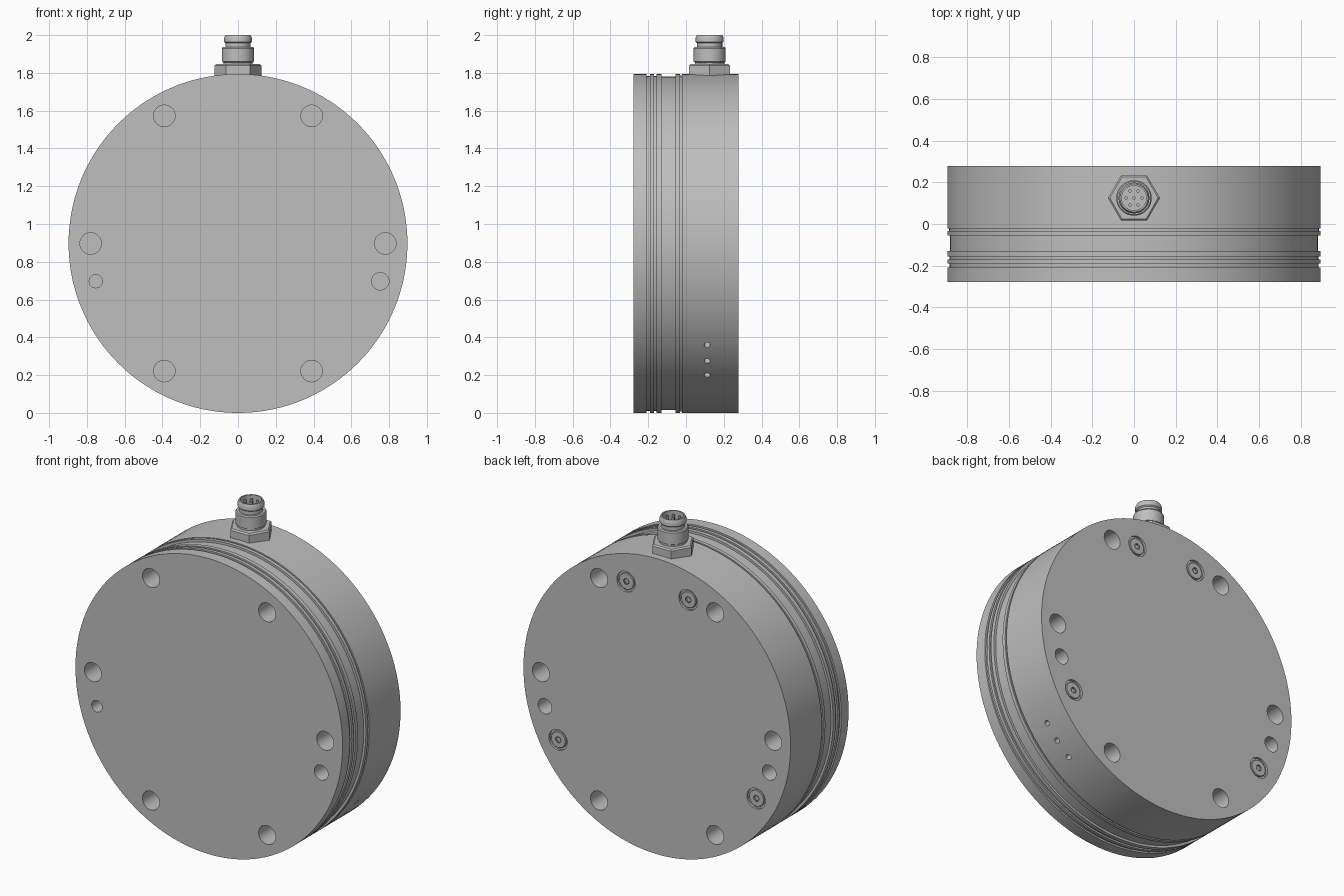
import bpy, bmesh, math
from mathutils import Matrix, Vector

if "Cube" in bpy.data.objects:
    bpy.data.objects.remove(bpy.data.objects["Cube"], do_unlink=True)

R = 0.897          # drum radius, also the height of its axis
HALF = 0.278       # half of the drum depth

grey = bpy.data.materials.new("satin_grey_metal")
grey.use_nodes = True
grey.diffuse_color = (0.52, 0.52, 0.52, 1)
grey.node_tree.nodes["Principled BSDF"].inputs["Base Color"].default_value = (0.52, 0.52, 0.52, 1)


def at(x, y, z, direction):
    """Matrix that moves local z onto a direction at a point."""
    turn = Vector(direction).to_track_quat('Z', 'Y').to_matrix().to_4x4()
    return Matrix.Translation((x, y, z)) @ turn


def on_face(x, z):
    """Frame on the drum, measured from its axis, with local z along +y."""
    return Matrix.Translation((x, 0, R + z)) @ Matrix.Rotation(-math.pi / 2, 4, 'X')


def lathe(target, profile, matrix, segs=32):
    """Spin a closed (radius, height) profile and add it to a bmesh."""
    bm = bmesh.new()
    vs = [bm.verts.new((r, 0, h)) for r, h in profile]
    es = [bm.edges.new(pair) for pair in zip(vs, vs[1:])]
    bmesh.ops.spin(bm, geom=vs + es, cent=(0, 0, 0), axis=(0, 0, 1),
                   angle=2 * math.pi, steps=segs, use_merge=True)
    bmesh.ops.remove_doubles(bm, verts=bm.verts, dist=1e-5)
    poles = [v for v in bm.verts if math.hypot(v.co.x, v.co.y) < 1e-5]
    bmesh.ops.dissolve_verts(bm, verts=poles)
    bmesh.ops.recalc_face_normals(bm, faces=bm.faces)
    bm.transform(matrix)
    mesh = bpy.data.meshes.new("part")
    bm.to_mesh(mesh)
    bm.free()
    target.from_mesh(mesh)
    bpy.data.meshes.remove(mesh)


def rod(target, radius, h0, h1, matrix, segs=32):
    lathe(target, [(0, h0), (radius, h0), (radius, h1), (0, h1)], matrix, segs)


def prism(target, outline, y0, y1, inset=0):
    """Extrude an (x, z) outline along y, optionally shrunk first."""
    bm = bmesh.new()
    face = bm.faces.new([bm.verts.new((x, y0, R + z)) for x, z in outline])
    bm.normal_update()
    if inset:
        rim = bmesh.ops.inset_region(bm, faces=[face], thickness=inset, use_even_offset=True)
        bmesh.ops.delete(bm, geom=rim["faces"], context='FACES')
    out = bmesh.ops.extrude_face_region(bm, geom=bm.faces[:])
    bmesh.ops.translate(bm, vec=(0, y1 - y0, 0),
                        verts=[g for g in out["geom"] if isinstance(g, bmesh.types.BMVert)])
    bmesh.ops.recalc_face_normals(bm, faces=bm.faces)
    mesh = bpy.data.meshes.new("part")
    bm.to_mesh(mesh)
    bm.free()
    target.from_mesh(mesh)
    bpy.data.meshes.remove(mesh)


def finish(name, bm, cutter=None):
    """Turn a bmesh into a named object, cut it and shade it."""
    mesh = bpy.data.meshes.new(name)
    bm.to_mesh(mesh)
    bm.free()
    mesh.materials.append(grey)
    ob = bpy.data.objects.new(name, mesh)
    bpy.context.collection.objects.link(ob)
    bpy.ops.object.select_all(action='DESELECT')
    ob.select_set(True)
    bpy.context.view_layer.objects.active = ob
    if cutter:
        mod = ob.modifiers.new("cut", 'BOOLEAN')
        mod.operation, mod.solver, mod.object = 'DIFFERENCE', 'EXACT', cutter
        bpy.ops.object.modifier_apply(modifier=mod.name)
        bpy.data.objects.remove(cutter, do_unlink=True)
    bpy.ops.object.shade_smooth_by_angle(angle=math.radians(25))
    return ob


def arc(r, a0, a1, cx=0, cz=0, n=12):
    steps = [math.radians(a0 + (a1 - a0) * i / n) for i in range(n + 1)]
    return [(cx + r * math.cos(a), cz + r * math.sin(a)) for a in steps]


def rounded(points, size=0.028):
    """Round the sharp corners of a closed outline."""
    pts = [Vector(p) for p in points]
    result = []
    for i, p in enumerate(pts):
        a, b = pts[i - 1] - p, pts[(i + 1) % len(pts)] - p
        if a.angle(-b) < math.radians(25):
            result.append(p)
            continue
        a = p + a.normalized() * min(size, a.length * 0.4)
        b = p + b.normalized() * min(size, b.length * 0.4)
        for t in (0, 0.25, 0.5, 0.75, 1):
            result.append(a * (1 - t) ** 2 + p * 2 * t * (1 - t) + b * t * t)
    return result


# Cover outline: right half from top to bottom, then mirrored
screws = [(0.208, 0.702), (0.665, -0.381)]
tx, tz = screws[1]
tab = math.degrees(math.atan2(tz, tx))
half = arc(0.855, 90, 69.5)
half += [(0.305, 0.605), (0.447, 0.508), (0.575, 0.575)]
half += arc(0.85, 42.5, 14)
half += arc(0.683, 12, tab + 7.2)
half += arc(0.085, tab + 90, tab - 90, tx, tz)
half += arc(0.683, tab - 7.2, -72.3, n=20)
half += arc(0.855, -75.9, -90, n=6)
outline = rounded(half + [(-x, z) for x, z in half[-2:0:-1]])

# Drum with ring grooves
bm = bmesh.new()
profile = [(0, -HALF), (R, -HALF)]
for y0, y1, depth in [(-0.208, -0.19, 0.01), (-0.17, -0.155, 0.01),
                      (-0.13, -0.055, 0.014), (-0.033, -0.022, 0.008)]:
    profile += [(R, y0), (R - depth, y0), (R - depth, y1), (R, y1)]
profile += [(R, HALF), (0, HALF)]
lathe(bm, profile, on_face(0, 0), 144)

# Cutters: mounting holes on both faces, cover pocket, side drillings
cut = bmesh.new()
bolts = [(s * 0.78 * math.cos(a), 0.78 * math.sin(a))
         for s in (-1, 1) for a in (-math.pi / 3, 0, math.pi / 3)]
for front in (True, False):
    span = (-0.32, -0.08) if front else (0.08, 0.32)
    for x, z in bolts:
        rod(cut, 0.057, *span, on_face(x, z))
    for s in (-1, 1):
        rod(cut, 0.035 if front and s < 0 else 0.046, *span, on_face(s * 0.753, -0.2))
prism(cut, outline, HALF - 0.02, HALF + 0.05)
for deg in (-36.8, -43.9, -51):
    d = Vector((math.cos(math.radians(deg)), 0, math.sin(math.radians(deg))))
    p = d * R
    rod(cut, 0.016, -0.06, 0.05, at(p.x, 0.112, R + p.z, d), 20)
finish("drum_body", bm, finish("drum_cutter", cut))

# Back cover plate with counterbores
bm = bmesh.new()
prism(bm, outline, HALF - 0.023, HALF, 0.009)
cut = bmesh.new()
places = [(s * x, z) for s in (-1, 1) for x, z in screws]
for x, z in places:
    rod(cut, 0.062, HALF - 0.013, HALF + 0.05, on_face(x, z))
finish("back_cover", bm, finish("cover_cutter", cut))

# Cover screws with sockets
for i, (x, z) in enumerate(places):
    bm = bmesh.new()
    lathe(bm, [(0, 0.26), (0.05, 0.26), (0.05, 0.272), (0.047, 0.275), (0.018, 0.275)],
          on_face(x, z))
    lathe(bm, [(0.018, 0.275), (0.018, 0.264), (0, 0.264)], on_face(x, z), 6)
    finish(f"cover_screw_{i + 1}", bm)

# Connector: hex nut, stepped barrel, contact pins
base = Matrix.Translation((0, 0.125, 0))
bm = bmesh.new()
lathe(bm, [(0, 1.77), (0.125, 1.77), (0.125, 1.838), (0.116, 1.846), (0, 1.846)], base, 6)
finish("connector_nut", bm)

bm = bmesh.new()
lathe(bm, [(0, 1.84), (0.078, 1.84), (0.078, 1.856), (0.085, 1.86), (0.085, 1.93),
           (0.08, 1.937), (0.067, 1.937), (0.067, 1.958), (0.074, 1.964), (0.074, 1.985),
           (0.067, 2.0), (0.059, 2.0), (0.059, 1.945), (0, 1.945)], base, 48)
finish("connector_barrel", bm)

bm = bmesh.new()
rod(bm, 0.008, 1.94, 1.985, base, 12)
for x, y in arc(0.038, 0, 300, n=5):
    rod(bm, 0.008, 1.94, 1.985, base @ Matrix.Translation((x, y, 0)), 12)
finish("connector_pins", bm)
